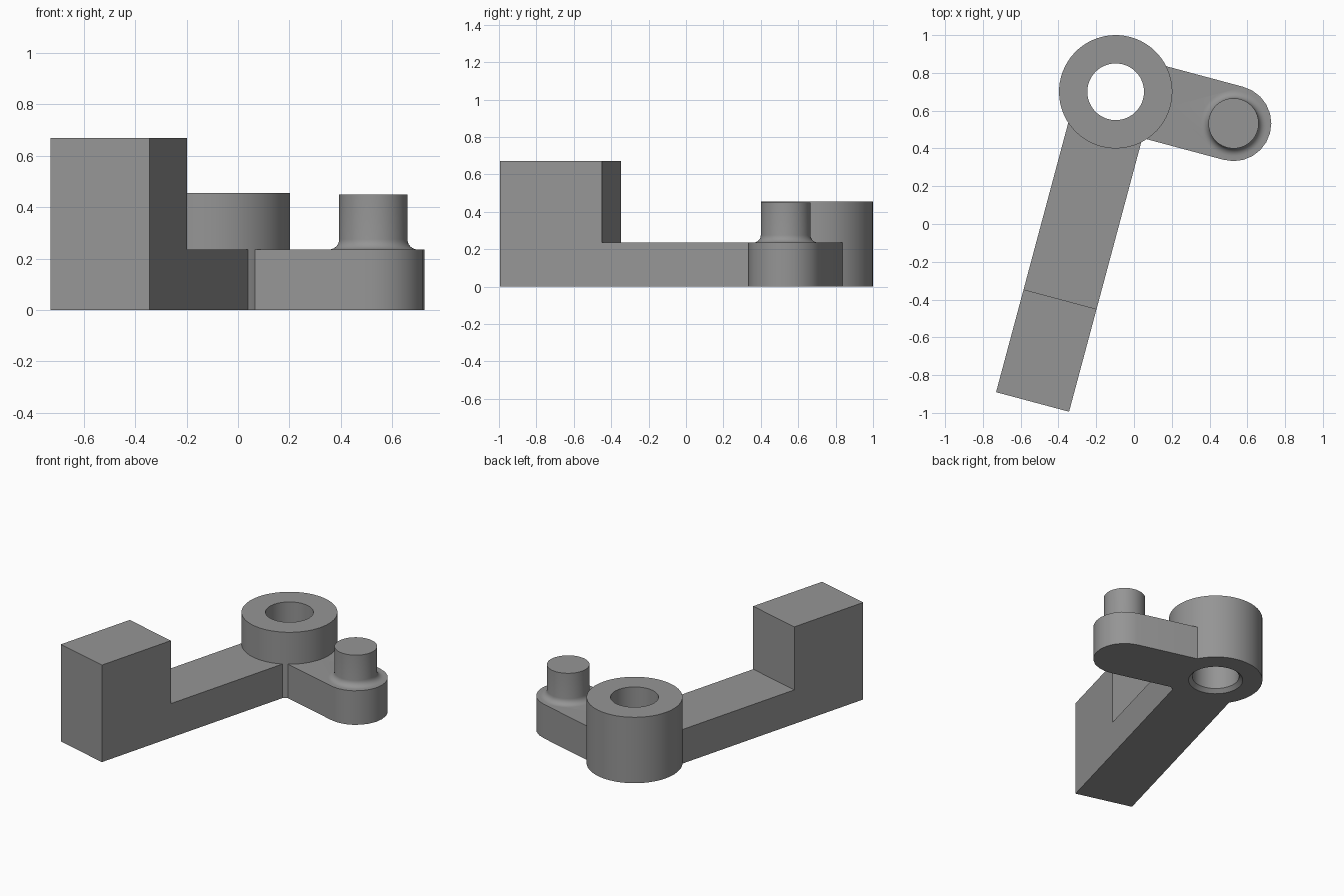
import bpy, bmesh, math
from mathutils import Matrix

if "Cube" in bpy.data.objects:
    bpy.data.objects.remove(bpy.data.objects["Cube"])

HUB = (-0.097, 0.70)      # hub axis
TILT = math.radians(-15)  # whole lever is turned about the hub
FRAME = Matrix.Translation((*HUB, 0)) @ Matrix.Rotation(TILT, 4, 'Z')

steel = bpy.data.materials.new("mid_grey")
steel.diffuse_color = (0.30, 0.30, 0.30, 1)
steel.use_nodes = True
steel.node_tree.nodes["Principled BSDF"].inputs["Base Color"].default_value = steel.diffuse_color


def finish(name, bm):
    bmesh.ops.remove_doubles(bm, verts=bm.verts[:], dist=1e-5)
    bmesh.ops.recalc_face_normals(bm, faces=bm.faces[:])
    bm.transform(FRAME)
    me = bpy.data.meshes.new(name)
    bm.to_mesh(me)
    bm.free()
    me.materials.append(steel)
    ob = bpy.data.objects.new(name, me)
    bpy.context.collection.objects.link(ob)
    return ob


def prism(name, points, move):
    """Extrude a closed outline of 3D points along a vector."""
    bm = bmesh.new()
    face = bm.faces.new([bm.verts.new(p) for p in points])
    ext = bmesh.ops.extrude_face_region(bm, geom=[face], use_keep_orig=True)
    bmesh.ops.translate(bm, vec=move, verts=[g for g in ext["geom"] if isinstance(g, bmesh.types.BMVert)])
    return finish(name, bm)


def lathe(name, profile, x=0.0, closed=False, steps=64):
    """Spin an (r, z) profile around a vertical axis at local x."""
    bm = bmesh.new()
    vs = [bm.verts.new((x + r, 0, z)) for r, z in profile]
    edges = [bm.edges.new(p) for p in zip(vs, vs[1:])]
    if closed:
        edges.append(bm.edges.new((vs[-1], vs[0])))
    bmesh.ops.spin(bm, geom=vs + edges, cent=(x, 0, 0), axis=(0, 0, 1),
                   angle=2 * math.tau / 2, steps=steps, use_merge=False)
    return finish(name, bm)


# Hub ring with a chamfer at the bottom of the bore
hub = lathe("lever_body", [(0.174, 0), (0.30, 0), (0.30, 0.455), (0.15, 0.455), (0.15, 0.025)], closed=True)

# Long arm with a raised end block
arm = prism("long_arm", [(-0.2, y, z) for y, z in
            [(-0.21, 0), (-0.21, 0.235), (-1.137, 0.235), (-1.137, 0.67), (-1.70, 0.67), (-1.70, 0)]],
            (0.4, 0, 0))

# Short link with a rounded end
PIN = 0.646
arc = [math.radians(-90 + 180 * i / 12) for i in range(13)]
link = prism("short_link", [(0.21, 0.2, 0), (0.21, -0.2, 0)] +
             [(PIN + 0.2 * math.cos(a), 0.2 * math.sin(a), 0) for a in arc], (0, 0, 0.235))

# Pin with a fillet at its base
fillet = [(0.173 - 0.04 * math.sin(a), 0.275 - 0.04 * math.cos(a))
          for a in (math.radians(15 * i) for i in range(7))]
pin = lathe("pin", [(0, 0.2), (0.173, 0.2)] + fillet + [(0.133, 0.45), (0, 0.45)], x=PIN)

# Fuse everything into one solid
bpy.context.view_layer.objects.active = hub
hub.select_set(True)
for part in (arm, link, pin):
    mod = hub.modifiers.new("fuse", 'BOOLEAN')
    mod.operation, mod.solver, mod.object = 'UNION', 'EXACT', part
    bpy.ops.object.modifier_apply(modifier=mod.name)
    bpy.data.objects.remove(part)
bpy.ops.object.shade_smooth_by_angle(angle=math.radians(30))
